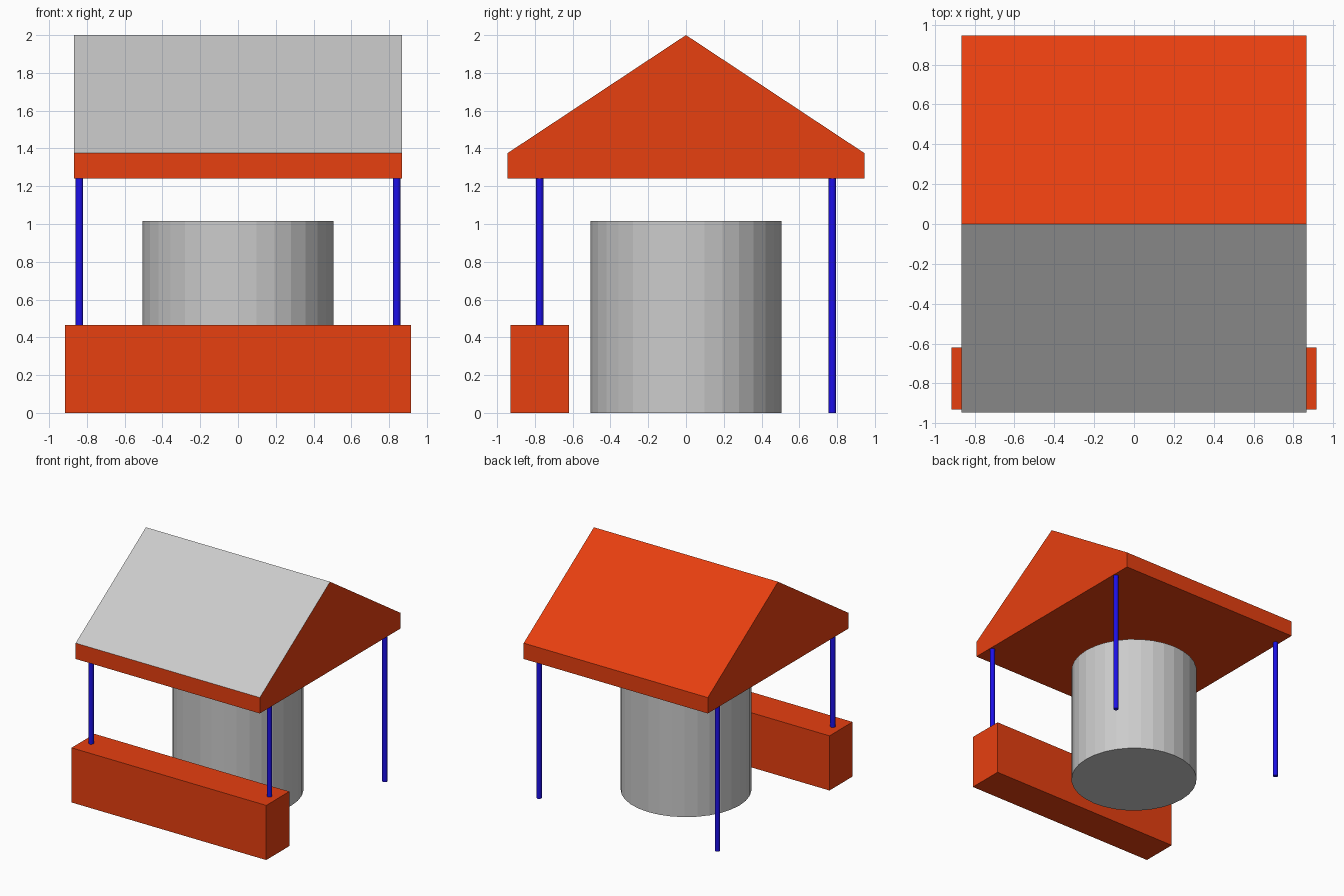
import bpy

if "Cube" in bpy.data.objects:
    bpy.data.objects.remove(bpy.data.objects["Cube"])


def material(name, color):
    mat = bpy.data.materials.new(name)
    mat.diffuse_color = (*color, 1)
    mat.use_nodes = True
    mat.node_tree.nodes["Principled BSDF"].inputs["Base Color"].default_value = mat.diffuse_color
    return mat


def cylinder(name, radius, x, y, z0, z1, mat=None):
    bpy.ops.mesh.primitive_cylinder_add(vertices=32, radius=radius, depth=z1 - z0,
                                        location=(x, y, (z0 + z1) / 2))
    obj = bpy.context.object
    obj.name = name
    if mat:
        obj.data.materials.append(mat)
    return obj


red = material("red_paint", (0.8, 0.05, 0.005))
blue = material("blue_paint", (0.012, 0.005, 0.8))

# Gabled roof: end profile extruded along x, front slope left grey
profile = [(-0.945, 1.24), (0.945, 1.24), (0.945, 1.375), (0, 2), (-0.945, 1.375)]
n = len(profile)
half = 0.867
verts = [(x, y, z) for x in (-half, half) for y, z in profile]
faces = [(i, i + n, (i + 1) % n + n, (i + 1) % n) for i in range(n)]
faces += [tuple(range(n)), tuple(reversed(range(n, 2 * n)))]
# reverse the winding so every face points outwards
faces = [tuple(reversed(f)) for f in faces]
mesh = bpy.data.meshes.new("roof")
mesh.from_pydata(verts, [], faces)
mesh.materials.append(red)
mesh.materials.append(None)
mesh.polygons[3].material_index = 1
bpy.context.collection.objects.link(bpy.data.objects.new("roof", mesh))

# Front counter
bpy.ops.mesh.primitive_cube_add(size=1, location=(0, -0.775, 0.2325))
counter = bpy.context.object
counter.name = "front_counter"
counter.scale = (1.834, 0.31, 0.465)
counter.data.materials.append(red)

# Central drum
cylinder("drum", 0.505, 0, 0, 0, 1.015)

# Posts: front pair stands on the counter, back pair on the ground
for side, x in (("left", -0.84), ("right", 0.84)):
    cylinder(f"front_{side}_post", 0.02, x, -0.775, 0.46, 1.245, blue)
    cylinder(f"back_{side}_post", 0.02, x, 0.775, 0, 1.245, blue)
